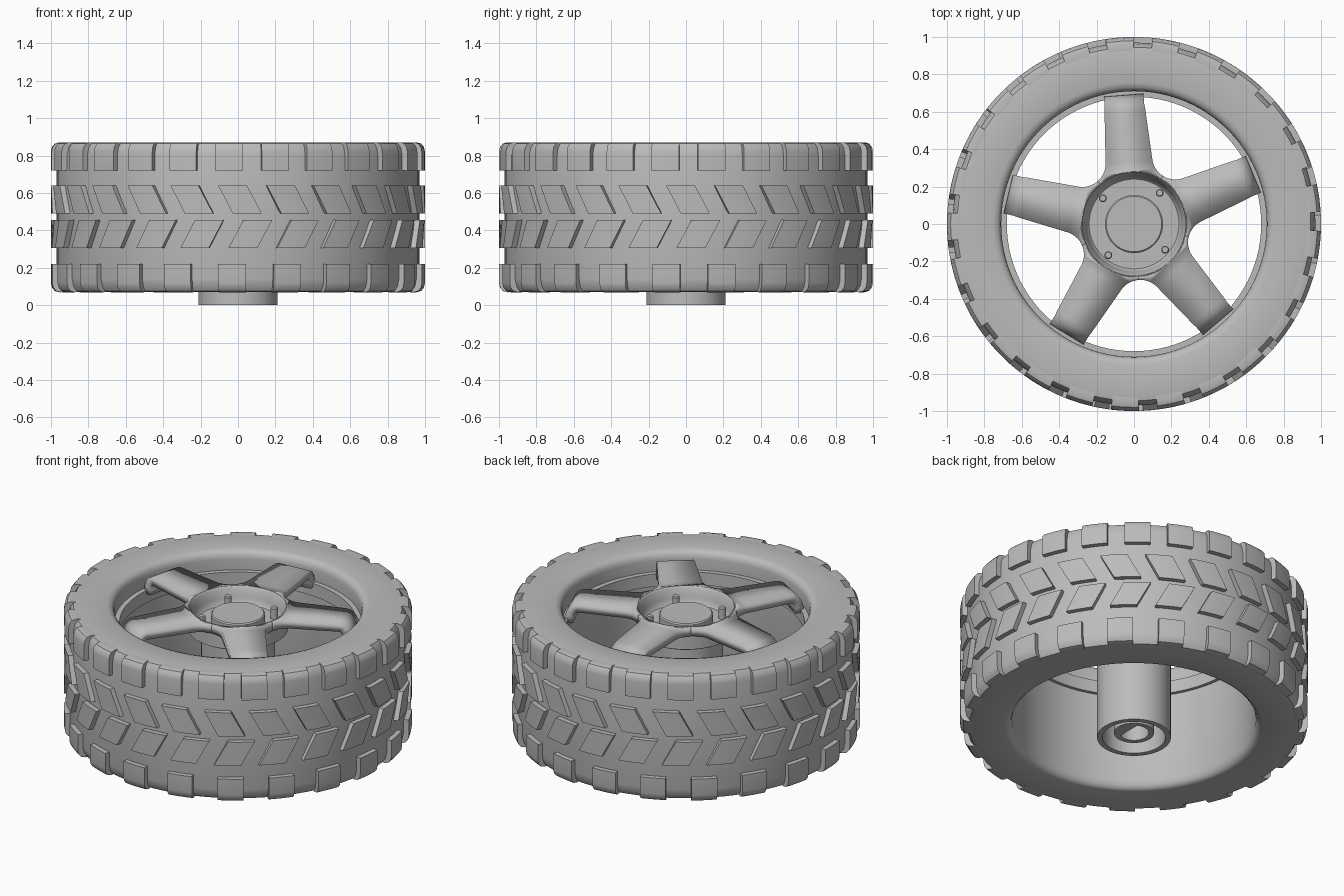
import bpy, bmesh, math

cube = bpy.data.objects.get("Cube")
if cube:
    bpy.data.objects.remove(cube, do_unlink=True)

grey = bpy.data.materials.new("plain_grey")
grey.use_nodes = True
COLOUR = (0.5, 0.5, 0.5, 1)
grey.diffuse_color = COLOUR
for node in grey.node_tree.nodes:
    if node.type == 'BSDF_PRINCIPLED':
        node.inputs["Base Color"].default_value = COLOUR


def polar(r, a, z):
    return (r * math.cos(a), r * math.sin(a), z)


def finish(name, bm, recalc=True):
    bmesh.ops.remove_doubles(bm, verts=bm.verts, dist=1e-5)
    if recalc:
        bmesh.ops.recalc_face_normals(bm, faces=bm.faces)
    mesh = bpy.data.meshes.new(name)
    bm.to_mesh(mesh)
    bm.free()
    ob = bpy.data.objects.new(name, mesh)
    bpy.context.collection.objects.link(ob)
    mesh.materials.append(grey)
    bpy.ops.object.select_all(action='DESELECT')
    ob.select_set(True)
    bpy.context.view_layer.objects.active = ob
    bpy.ops.object.shade_smooth_by_angle(angle=math.radians(35))
    return ob


def lathe(name, profile, steps=96, closed=True, flat=None):
    """Turn a profile of (radius, z) about the z axis."""
    bm = bmesh.new()
    rings = [[bm.verts.new(polar(r, math.tau * i / steps, z)) for r, z in profile]
             for i in range(steps)]
    count = len(profile)
    for i in range(steps):
        a, b = rings[i], rings[(i + 1) % steps]
        for j in range(count if closed else count - 1):
            k = (j + 1) % count
            quad = [a[j], b[j], b[k], a[k]]
            if profile[j][0] == 0 and profile[k][0] == 0:
                continue
            if profile[j][0] == 0:
                quad = [a[j], b[k], a[k]]
            elif profile[k][0] == 0:
                quad = [a[j], b[j], a[k]]
            bm.faces.new(quad)
    if flat:
        for v in bm.verts:
            if v.co.xy.length < 0.1:
                v.co.x = min(v.co.x, flat)
    return finish(name, bm)


def lug_row(name, profile, count, phase, width, lean=0.0, cuts=4):
    """Repeat a curved tread block around the tyre, leaning along its height."""
    bm = bmesh.new()
    z0 = min(z for r, z in profile)
    z1 = max(z for r, z in profile)
    for n in range(count):
        mid = math.radians(phase) + math.tau * n / count
        rows = []
        for c in range(cuts + 1):
            row = []
            for r, z in profile:
                shift = lean * ((z - z0) / (z1 - z0) - 0.5)
                row.append(bm.verts.new(polar(r, mid + width * (c / cuts - 0.5) + shift, z)))
            rows.append(row)
        for a, b in zip(rows, rows[1:]):
            for j in range(len(profile)):
                k = (j + 1) % len(profile)
                bm.faces.new([a[j], b[j], b[k], a[k]])
        bm.faces.new(rows[0])
        bm.faces.new(rows[-1])
    return finish(name, bm)


# Tyre with rounded shoulders and the inner rim step
lathe("tyre", [(0.74, 0.07), (0.92, 0.07), (0.945, 0.075), (0.962, 0.1), (0.97, 0.14),
               (0.97, 0.8), (0.962, 0.84), (0.945, 0.865), (0.92, 0.87), (0.755, 0.87),
               (0.73, 0.862), (0.715, 0.845), (0.71, 0.82), (0.71, 0.75), (0.68, 0.75),
               (0.68, 0.67), (0.7, 0.67), (0.7, 0.12), (0.71, 0.09), (0.725, 0.075)])

# Tread: two shoulder rows and two leaning rows forming a chevron
shoulder = [(0.93, 0.72), (1.0, 0.72), (1.0, 0.82), (0.995, 0.845), (0.98, 0.864),
            (0.955, 0.871), (0.92, 0.868)]
lug_row("upper_shoulder_lugs", shoulder, 25, -92.8, 0.15)
lug_row("lower_shoulder_lugs", [(r, 0.94 - z) for r, z in shoulder], 21, -91.8, 0.15)


def block(low, high):
    return [(0.95, low), (1.0, low), (1.0, high), (0.95, high)]


lug_row("upper_chevron_lugs", block(0.49, 0.64), 24, -89.4, 0.155, lean=-0.08)
lug_row("lower_chevron_lugs", block(0.305, 0.455), 24, -86.2, 0.155, lean=0.08)

# Five spokes: flat plate with filleted roots and ends bent down to the rim
TOP, HUB_R, FILLET = 0.85, 0.275, 0.125
VALLEY = math.pi / 5
bend = [(0.635, 0.846), (0.66, 0.832), (0.678, 0.805), (0.69, 0.77), (0.692, 0.73)]
root = []
for i in range(9):
    a = math.radians(-90 - 54 * i / 8)
    root.append((0.344 + FILLET * math.cos(a), 0.25 + FILLET * math.sin(a)))
tip = (0.61, 0.109)
bm = bmesh.new()
for n in range(5):
    turn = math.radians(94.6) + math.tau * n / 5

    def spoke_vert(s, t, z=TOP):
        return bm.verts.new((s * math.cos(turn) - t * math.sin(turn),
                             s * math.sin(turn) + t * math.cos(turn), z))

    left = [spoke_vert(s, t) for s, t in [tip] + root]
    right = [spoke_vert(s, -t) for s, t in [tip] + root]
    arc = [VALLEY * (1 - i / 8) for i in range(17)]
    inner = [spoke_vert(HUB_R * math.cos(a), HUB_R * math.sin(a)) for a in arc]
    bm.faces.new(left + inner + right[::-1])
    a, b = left[0], right[0]
    for s, z in bend:
        c, d = spoke_vert(s, 0.106, z), spoke_vert(s, -0.106, z)
        bm.faces.new([a, b, d, c])
        a, b = c, d
bmesh.ops.remove_doubles(bm, verts=bm.verts, dist=1e-4)
bmesh.ops.recalc_face_normals(bm, faces=bm.faces)
if sum(f.normal.z for f in bm.faces) < 0:
    bmesh.ops.reverse_faces(bm, faces=bm.faces)
spokes = finish("spokes", bm, recalc=False)
solid = spokes.modifiers.new("thickness", 'SOLIDIFY')
solid.thickness = 0.05
solid.offset = -1

# Hub bowl with a raised centre cap
lathe("hub", [(0, 0.81), (0.148, 0.81), (0.155, 0.803), (0.155, 0.75), (0.24, 0.75),
              (0.25, 0.76), (0.256, 0.79), (0.268, 0.83), (0.28, 0.851), (0.287, 0.849),
              (0.287, 0.71), (0.27, 0.7), (0, 0.7)], steps=64, closed=False)

# Four bolt pins
for n in range(4):
    a = math.radians(50.5 + 90 * n)
    pin = lathe("bolt_pin", [(0, 0.82), (0.016, 0.82), (0.021, 0.814), (0.021, 0.74),
                             (0, 0.74)], steps=20, closed=False)
    pin.location = polar(0.216, a, 0)

# Axle sleeve below the hub and its inner socket with a flat-sided bore
lathe("axle_sleeve", [(0.212, 0.71), (0.212, 0), (0.18, 0), (0.18, 0.71)], steps=64)
lathe("axle_socket", [(0.115, 0.71), (0.115, 0.03), (0.085, 0.03), (0.085, 0.4),
                      (0, 0.4)], steps=64, closed=False, flat=0.04)
